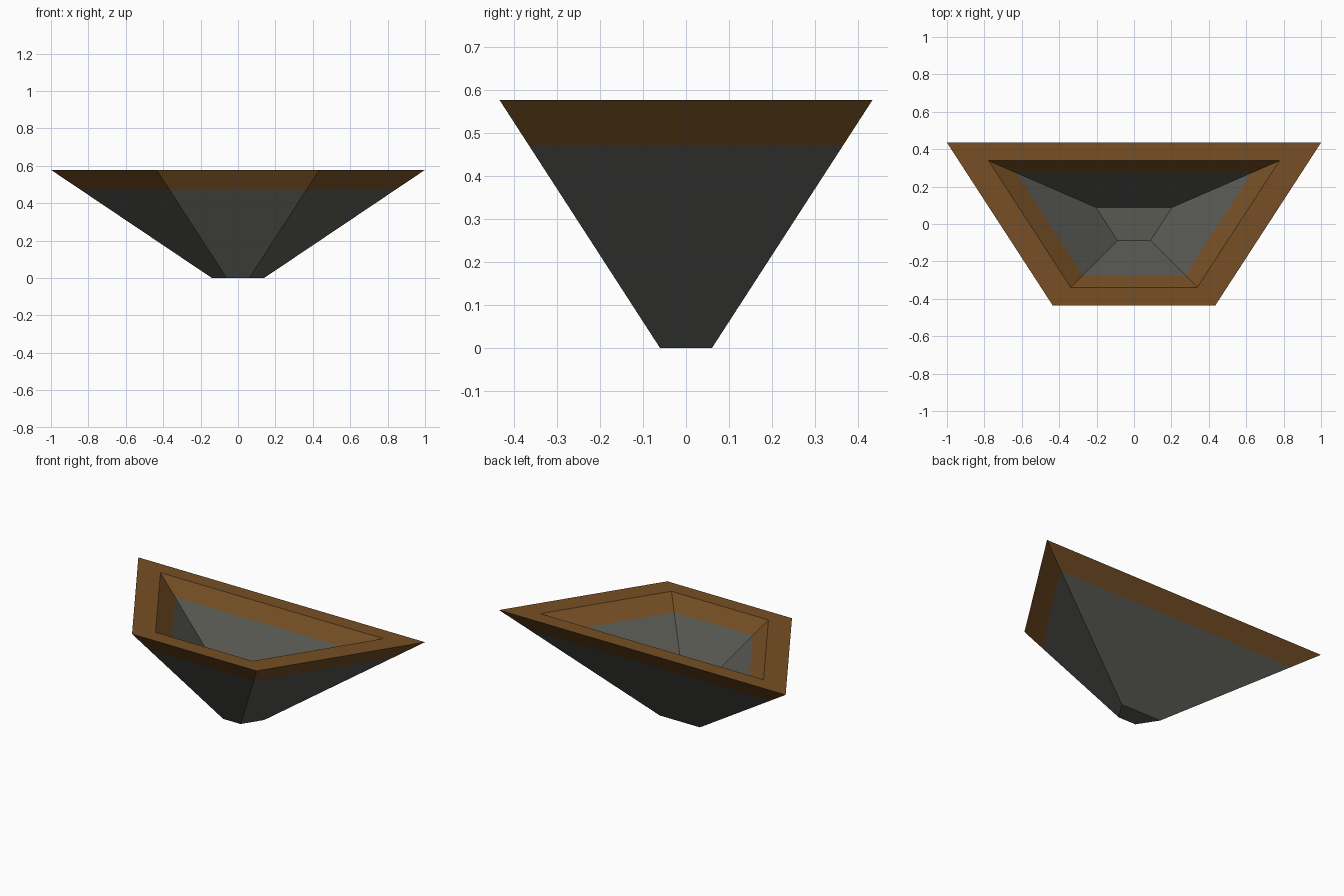
import bpy
import bmesh

default = bpy.data.objects.get("Cube")
if default:
    bpy.data.objects.remove(default, do_unlink=True)


def make_material(name, rgb):
    mat = bpy.data.materials.new(name)
    mat.use_nodes = True
    color = (*rgb, 1.0)
    mat.diffuse_color = color
    mat.node_tree.nodes["Principled BSDF"].inputs["Base Color"].default_value = color
    return mat


STONE, BROWN = 0, 1
materials = [make_material("grey stone", (0.10, 0.10, 0.088)),
             make_material("brown trim", (0.18, 0.078, 0.018))]

# Trapezoid plan of the rim: wide at the back, narrow at the front
PLAN = [(-1, 0.435), (-0.435, -0.435), (0.435, -0.435), (1, 0.435)]
TOP, FOOT, FLOOR = 0.578, 0.14, 0.222
RIM_IN, FLOOR_IN = 0.778, 0.203


def level(z, low, high):
    """Scale and height on a straight wall running from low to high."""
    t = (z - low[1]) / (high[1] - low[1])
    return low[0] + t * (high[0] - low[0]), z


foot, rim = (FOOT, 0.0), (1.0, TOP)
floor, lip = (FLOOR_IN, FLOOR), (RIM_IN, TOP)

# Loft from the foot up the outside, over the rim and down to the floor
sections = [foot, level(0.47, foot, rim), rim, lip, level(0.487, floor, lip), floor]
band_colors = [STONE, BROWN, BROWN, BROWN, STONE]

bm = bmesh.new()
rings = [[bm.verts.new((x * s, y * s, z)) for x, y in PLAN] for s, z in sections]
for lower, upper, color in zip(rings, rings[1:], band_colors):
    for i in range(4):
        j = (i + 1) % 4
        bm.faces.new((lower[i], lower[j], upper[j], upper[i])).material_index = color

# Underside and inner floor
bm.faces.new(rings[0][::-1]).material_index = STONE
bm.faces.new(rings[-1]).material_index = STONE
bmesh.ops.recalc_face_normals(bm, faces=bm.faces[:])

mesh = bpy.data.meshes.new("basin")
bm.to_mesh(mesh)
bm.free()
for mat in materials:
    mesh.materials.append(mat)
basin = bpy.data.objects.new("basin", mesh)
bpy.context.collection.objects.link(basin)
